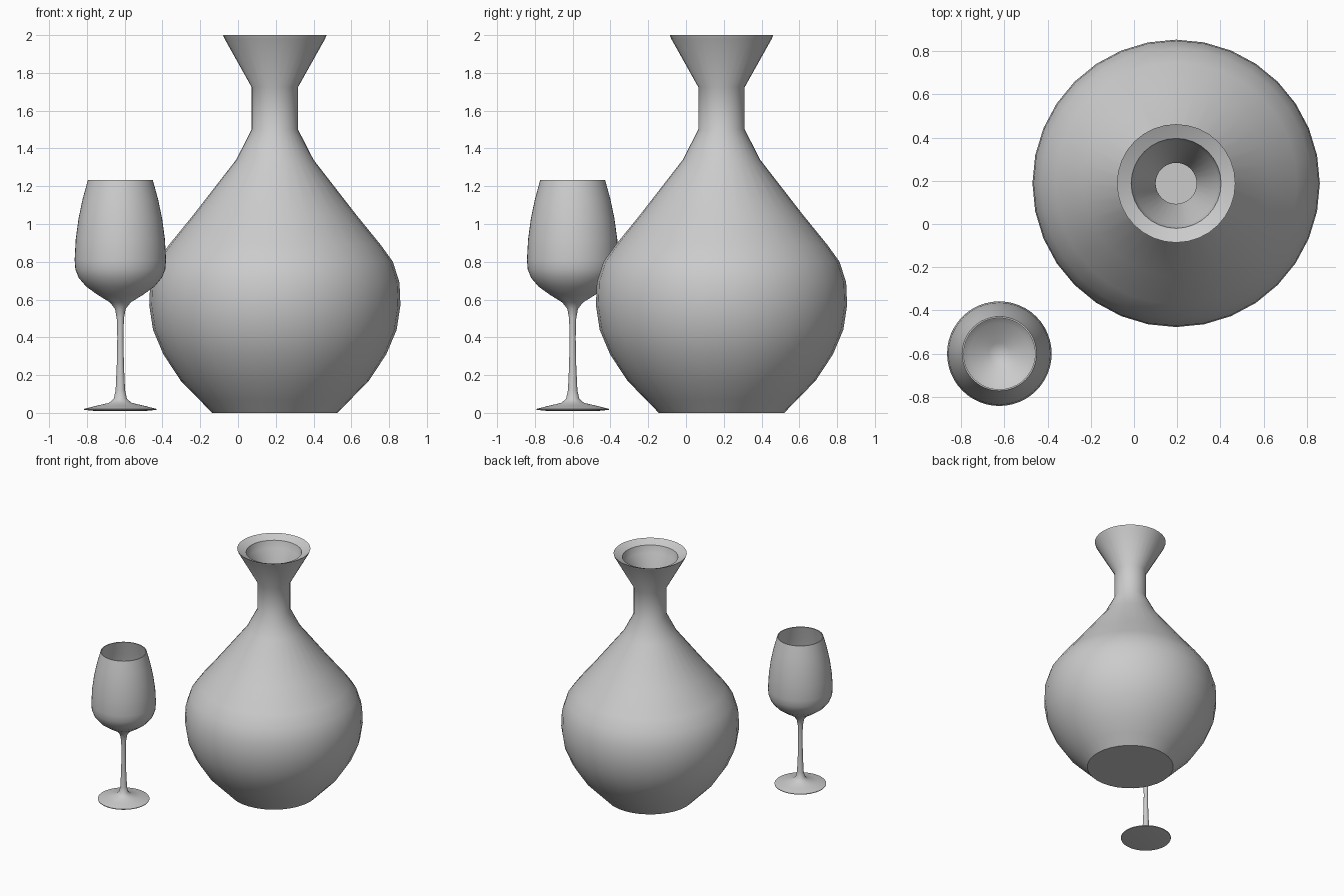
import bpy, bmesh
from math import cos, sin, tau, radians


def lathe(name, profile, location, sides):
    """Revolve (radius, height) points about z; radius 0 makes a pole."""
    bm = bmesh.new()
    rings = []
    for r, z in profile:
        if r == 0:
            rings.append([bm.verts.new((0, 0, z))] * sides)
        else:
            rings.append([bm.verts.new((r * cos(tau * i / sides), r * sin(tau * i / sides), z))
                          for i in range(sides)])
    for a, b in zip(rings, rings[1:]):
        for i in range(sides):
            j = (i + 1) % sides
            bm.faces.new(list(dict.fromkeys((a[i], a[j], b[j], b[i]))))
    bmesh.ops.recalc_face_normals(bm, faces=bm.faces)
    mesh = bpy.data.meshes.new(name)
    bm.to_mesh(mesh)
    bm.free()
    obj = bpy.data.objects.new(name, mesh)
    obj.location = location
    bpy.context.collection.objects.link(obj)
    bpy.ops.object.select_all(action='DESELECT')
    obj.select_set(True)
    bpy.context.view_layer.objects.active = obj
    bpy.ops.object.shade_smooth_by_angle(angle=radians(38))
    return obj


# Decanter: outer wall, flared lip, then inner wall down to the floor
decanter_outer = [(0, 0), (0.332, 0), (0.40, 0.07), (0.498, 0.17), (0.59, 0.31),
                  (0.645, 0.44), (0.665, 0.57), (0.66, 0.69), (0.625, 0.80),
                  (0.56, 0.89), (0.43, 1.05), (0.205, 1.34), (0.123, 1.50),
                  (0.123, 1.725), (0.266, 1.98), (0.274, 2.0)]
decanter_inner = [(0.258, 1.992), (0.208, 1.97), (0.195, 1.91), (0.095, 1.735),
                  (0.095, 1.495), (0.18, 1.325), (0.405, 1.035), (0.54, 0.87),
                  (0.63, 0.69), (0.636, 0.57), (0.565, 0.33), (0.475, 0.19),
                  (0.32, 0.03), (0, 0.03)]
lathe("decanter", decanter_outer + decanter_inner, (0.195, 0.188, 0), 32)

# Wine glass: foot, stem, bowl outside, then bowl inside
foot_and_stem = [(0, 0.01), (0.13, 0.01), (0.192, 0.016), (0.193, 0.021), (0.13, 0.037),
                 (0.06, 0.053), (0.035, 0.075), (0.025, 0.12), (0.019, 0.25),
                 (0.016, 0.40), (0.019, 0.50), (0.028, 0.55)]
bowl_outer = [(0.055, 0.585), (0.12, 0.625), (0.18, 0.668), (0.22, 0.715), (0.238, 0.76),
              (0.242, 0.81), (0.236, 0.92), (0.221, 1.03), (0.20, 1.13), (0.172, 1.232)]
bowl_inner = [(0.165, 1.232), (0.191, 1.13), (0.212, 1.03), (0.227, 0.92), (0.232, 0.81),
              (0.227, 0.76), (0.208, 0.718), (0.172, 0.677), (0.141, 0.65),
              (0.05, 0.60), (0, 0.575)]
lathe("wine_glass", foot_and_stem + bowl_outer + bowl_inner, (-0.623, -0.6, 0), 48)
